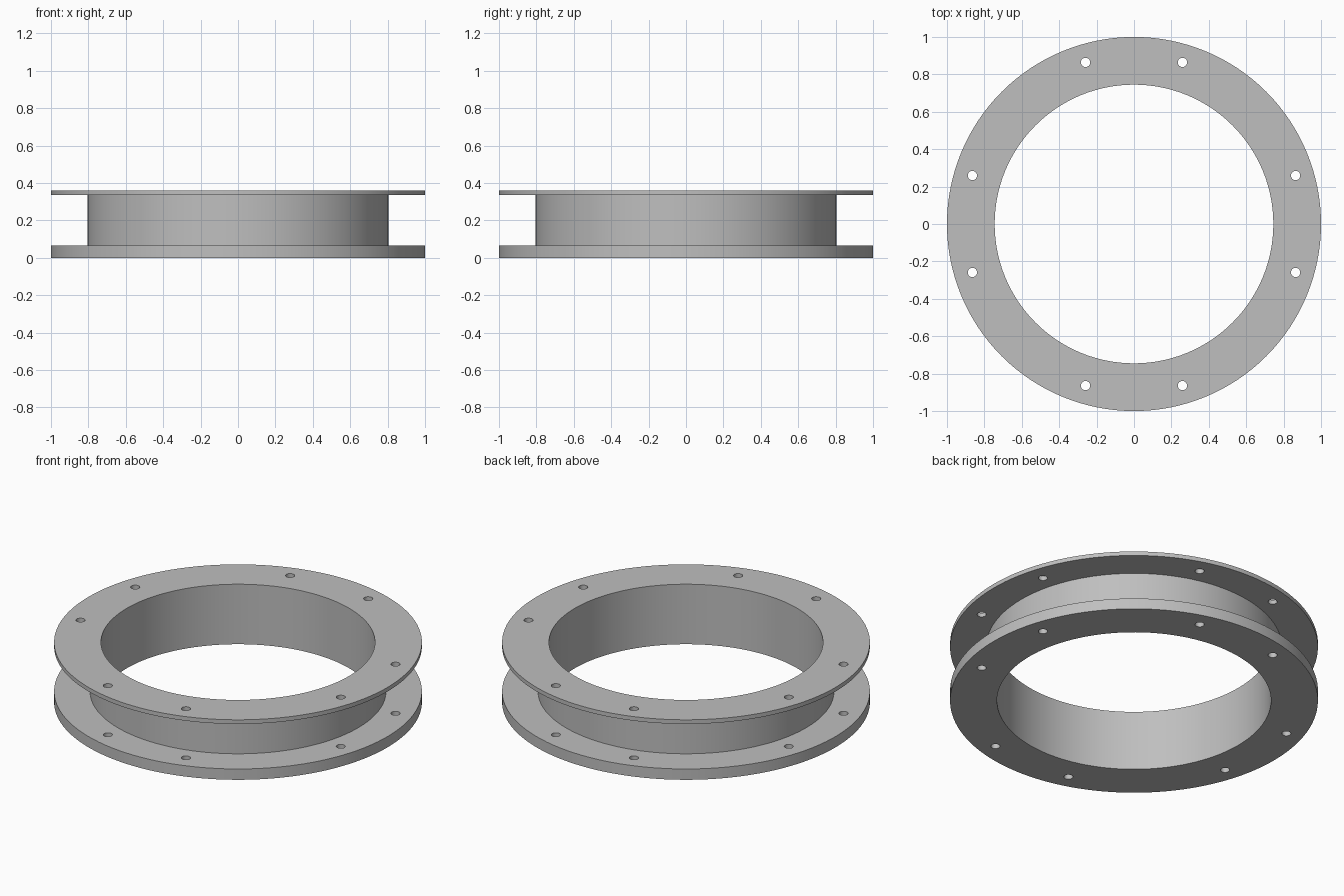
import bpy, bmesh, math
from mathutils import Matrix, Vector

cube = bpy.data.objects.get("Cube")
if cube:
    bpy.data.objects.remove(cube, do_unlink=True)

INNER, HUB, OUTER = 0.745, 0.805, 1.0
BASE_TOP, RIM_BOTTOM, HEIGHT = 0.065, 0.335, 0.36
BOLT_CIRCLE, BOLT_RADIUS, BOLT_ANGLE = 0.902, 0.025, 16.7
SEGMENTS = 128

# Plain grey metal
grey = bpy.data.materials.new("grey_metal")
grey.use_nodes = True
colour = (0.52, 0.52, 0.52, 1)
grey.diffuse_color = colour
grey.node_tree.nodes["Principled BSDF"].inputs["Base Color"].default_value = colour


def add_object(name, bm):
    bmesh.ops.recalc_face_normals(bm, faces=bm.faces)
    mesh = bpy.data.meshes.new(name)
    bm.to_mesh(mesh)
    bm.free()
    mesh.materials.append(grey)
    obj = bpy.data.objects.new(name, mesh)
    bpy.context.collection.objects.link(obj)
    return obj


# Double-flanged ring: a C-shaped section revolved about z
section = [(INNER, 0), (OUTER, 0), (OUTER, BASE_TOP), (HUB, BASE_TOP),
           (HUB, RIM_BOTTOM), (OUTER, RIM_BOTTOM), (OUTER, HEIGHT), (INNER, HEIGHT)]
bm = bmesh.new()
verts = [bm.verts.new((r, 0, z)) for r, z in section]
edges = [bm.edges.new((verts[i - 1], verts[i])) for i in range(len(verts))]
bmesh.ops.spin(bm, geom=verts + edges, cent=(0, 0, 0), axis=(0, 0, 1),
               angle=math.tau, steps=SEGMENTS, use_merge=True)
bmesh.ops.remove_doubles(bm, verts=bm.verts, dist=1e-4)
ring = add_object("flanged_ring", bm)

# Bolt holes: a pair astride each axis, through both flanges
bm = bmesh.new()
for quarter in range(4):
    for side in (-1, 1):
        angle = math.radians(90 * quarter + side * BOLT_ANGLE)
        centre = Vector((BOLT_CIRCLE * math.cos(angle),
                         BOLT_CIRCLE * math.sin(angle), HEIGHT / 2))
        bmesh.ops.create_cone(bm, cap_ends=True, segments=24, radius1=BOLT_RADIUS,
                              radius2=BOLT_RADIUS, depth=HEIGHT * 2,
                              matrix=Matrix.Translation(centre))
cutter = add_object("bolt_hole_cutter", bm)
cutter.hide_render = True

cut = ring.modifiers.new("bolt_holes", 'BOOLEAN')
cut.operation = 'DIFFERENCE'
cut.solver = 'EXACT'
cut.object = cutter

# Bake the holes, drop the cutter, then smooth the round walls
bpy.ops.object.select_all(action='DESELECT')
bpy.context.view_layer.objects.active = ring
ring.select_set(True)
bpy.ops.object.modifier_apply(modifier=cut.name)
bpy.data.objects.remove(cutter, do_unlink=True)
bpy.ops.object.shade_smooth_by_angle(angle=math.radians(30))
